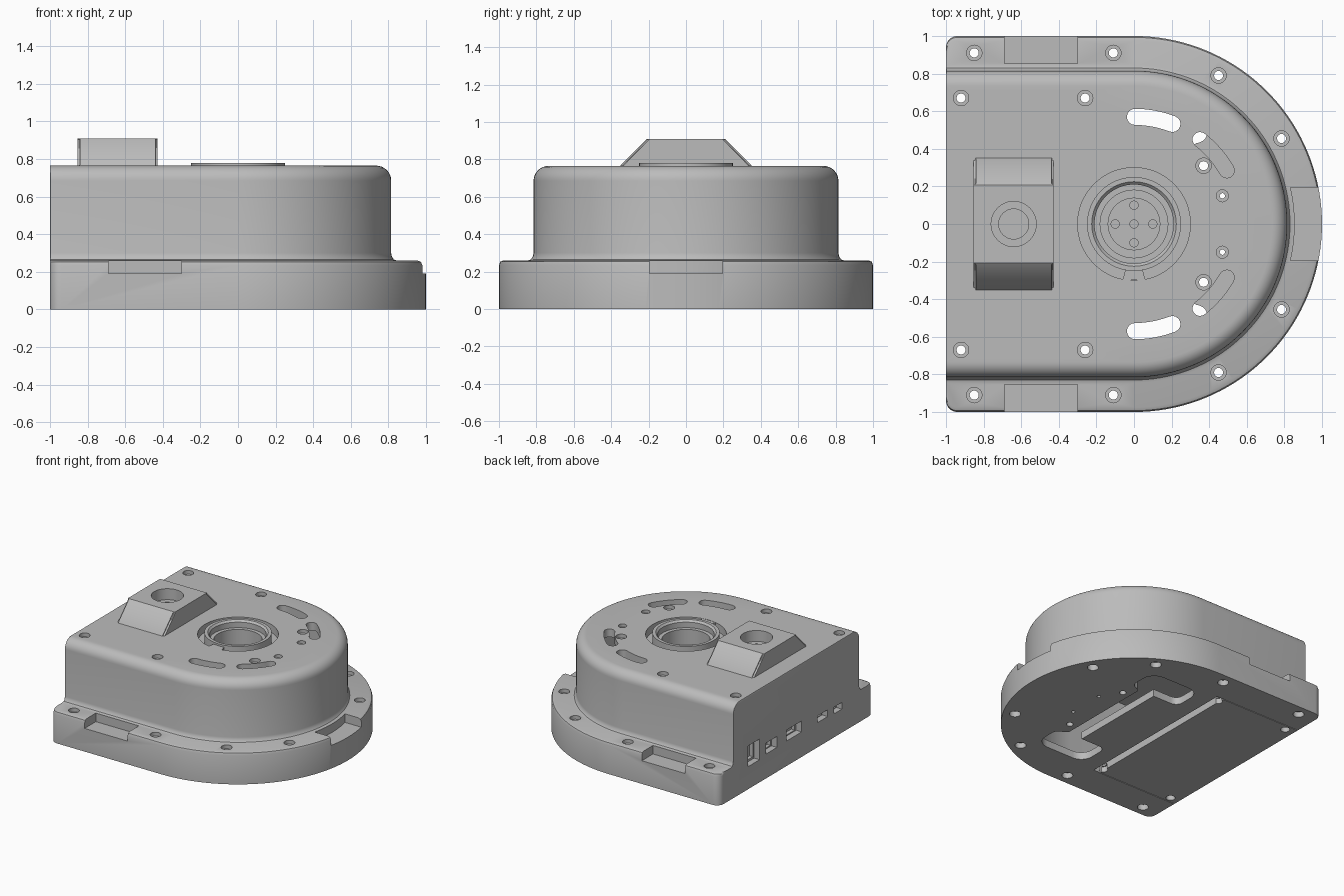
import bpy, bmesh
from math import sin, cos, pi, radians, hypot

if "Cube" in bpy.data.objects:
    bpy.data.objects.remove(bpy.data.objects["Cube"])

grey = bpy.data.materials.new("plain_grey")
grey.use_nodes = True
grey.diffuse_color = (0.5, 0.5, 0.5, 1)
grey.node_tree.nodes["Principled BSDF"].inputs["Base Color"].default_value = (0.5, 0.5, 0.5, 1)


# ---------- helpers ----------
def loft(bm, rings):
    """Skin a stack of equal-length rings and cap both ends."""
    vs = [[bm.verts.new(p) for p in ring] for ring in rings]
    n = len(vs[0])
    for a, b in zip(vs, vs[1:]):
        for i in range(n):
            bm.faces.new((a[i], a[(i + 1) % n], b[(i + 1) % n], b[i]))
    bm.faces.new(vs[0][::-1])
    bm.faces.new(vs[-1])


def prism(bm, outline, z0, z1):
    loft(bm, [[(x, y, z) for x, y in outline] for z in (z0, z1)])


def box(bm, x0, x1, y0, y1, z0, z1):
    prism(bm, [(x0, y0), (x1, y0), (x1, y1), (x0, y1)], z0, z1)


def lathe(bm, cx, cy, profile, n=24):
    loft(bm, [[(x, y, z) for x, y in arc(cx, cy, r, 0, 360 - 360 / n, n - 1)]
              for r, z in profile])


def arc(cx, cy, r, a0, a1, n):
    angles = [radians(a0 + (a1 - a0) * i / n) for i in range(n + 1)]
    return [(cx + r * cos(a), cy + r * sin(a)) for a in angles]


def d_outline(r, x0=-1.0, c=0.004):
    """Half round at the front end, straight sides, flat end at x0."""
    return (arc(x0 + c, c - r, c, 180, 270, 6) + arc(0, 0, r, -90, 90, 72)
            + arc(x0 + c, r - c, c, 90, 180, 6))


def arc_slot(r, w, a0, a1):
    """Curved slot with rounded ends, about the centre."""
    ends = [(r * cos(radians(a)), r * sin(radians(a))) for a in (a0, a1)]
    return (arc(0, 0, r + w, a0, a1, 12) + arc(*ends[1], w, a1, a1 + 180, 8)[1:-1]
            + arc(0, 0, r - w, a1, a0, 12) + arc(*ends[0], w, a0 + 180, a0 + 360, 8)[1:-1])


def flip(outline):
    return [(x, -y) for x, y in outline][::-1]


def make(name, bm):
    bmesh.ops.recalc_face_normals(bm, faces=bm.faces)
    mesh = bpy.data.meshes.new(name)
    bm.to_mesh(mesh)
    bm.free()
    mesh.materials.append(grey)
    ob = bpy.data.objects.new(name, mesh)
    bpy.context.collection.objects.link(ob)
    return ob


def activate(ob):
    bpy.ops.object.select_all(action='DESELECT')
    ob.select_set(True)
    bpy.context.view_layer.objects.active = ob


def cut(ob, bm):
    """Subtract the shapes in bm and drop the cutter."""
    cutter = make("cutter", bm)
    cutter.hide_render = True
    mod = ob.modifiers.new("cut", 'BOOLEAN')
    mod.operation, mod.solver, mod.object = 'DIFFERENCE', 'EXACT', cutter
    mod.use_self = True
    activate(ob)
    bpy.ops.object.modifier_apply(modifier=mod.name)
    bpy.data.objects.remove(cutter)


def smooth(ob):
    activate(ob)
    bpy.ops.object.shade_smooth_by_angle(angle=radians(30))


# ---------- housing: flange and domed body in one skin ----------
profile = [(1, 0), (1, .235), (.993, .253), (.975, .26), (.845, .26),
           (.83, .265), (.819, .28), (.815, .3)]
profile += [(.735 + .08 * cos(a), .685 + .08 * sin(a)) for a in (pi / 16 * i for i in range(9))]
bm = bmesh.new()
loft(bm, [[(x, y, z) for x, y in d_outline(r, c=.06 if r > .9 else .004)] for r, z in profile])
housing = make("housing", bm)

# hollow interior
bm = bmesh.new()
prism(bm, d_outline(.75, -.88, .05), .06, .70)
cut(housing, bm)

# clamp notches in the flange, hub opening, connector ports
bm = bmesh.new()
for s in (-1, 1):
    box(bm, -.69, -.3, *sorted((s * .855, s * 1.1)), .19, .4)
prism(bm, arc(0, 0, .855, -13.2, 13.2, 10) + [(1.1, .195), (1.1, -.195)], .19, .4)
lathe(bm, 0, 0, [(.3, .65), (.3, .85)], 64)
for y, z, w, h in [(.55, .27, .15, .17), (.32, .245, .14, .09), (.03, .25, .2, .09),
                   (-.34, .23, .13, .055), (-.54, .22, .1, .055)]:
    box(bm, -1.1, -.95, y - w / 2, y + w / 2, z - h / 2, z + h / 2)
    box(bm, -.96, -.92, y - w * .4, y + w * .4, z - h * .4, z + h * .4)
cut(housing, bm)

# curved slots in the top
bm = bmesh.new()
for slot in (arc_slot(.57, .043, 69, 89.5), arc_slot(.57, .04, 30, 52)):
    prism(bm, slot, .66, .85)
    prism(bm, flip(slot), .66, .85)
cut(housing, bm)

# underside: two wide openings joined by a channel, and the lid seam
half = ([(.3, .4)] + arc(.33, .49, .06, -90, 0, 5) + arc(.28, .57, .11, 0, 90, 6)
        + arc(.03, .58, .1, 90, 180, 6) + arc(-.01, .48, .06, 180, 270, 5) + [(.16, .42)])
bm = bmesh.new()
prism(bm, half + flip(half), -.1, .12)
box(bm, -.27, -.21, -.72, .72, -.1, .12)
for s in (-1, 1):
    box(bm, -.99, -.26, s * .72 - .003, s * .72 + .003, -.1, .02)
cut(housing, bm)

# screw holes: counterbore above, nut pocket below
bm = bmesh.new()
for s in (-1, 1):
    for x, y, top, nut in [(-.85, .91, .26, .042), (-.11, .91, .26, .042),
                           (.45, .79, .26, .042), (.785, .455, .26, .042),
                           (-.92, .67, .765, .035), (-.26, .67, .765, .035),
                           (.37, .31, .765, .026)]:
        lathe(bm, x, s * y, [(nut, -.1), (nut, .045), (.024, .045), (.024, top - .03),
                             (.041, top - .03), (.041, top + .1)])
    lathe(bm, .47, s * .15, [(.014, -.1), (.014, .74), (.032, .74), (.032, .9)])
cut(housing, bm)
smooth(housing)

# ---------- hub: stepped cup with a raised rim ----------
bm = bmesh.new()
lathe(bm, 0, 0, [(.14, .62), (.14, .6), (.18, .6), (.18, .72), (.21, .72), (.21, .765),
                 (.225, .78), (.25, .78), (.25, .70), (.31, .70), (.31, .66),
                 (.2, .66), (.2, .54)], 64)
hub = make("hub", bm)
bm = bmesh.new()
for x, y in [(0, 0), (.1, 0), (-.1, 0), (0, .1), (0, -.1)]:
    lathe(bm, x, y, [(.022, .57), (.022, .7)])
cut(hub, bm)
smooth(hub)

bm = bmesh.new()
prism(bm, [(-.06, -.297), (.06, -.297), (.045, -.24), (-.045, -.24)], .68, .764)
make("hub_key", bm)

# ---------- raised block with sloped sides and a stepped hole ----------
bm = bmesh.new()
loft(bm, [[(x, y, z) for x, y in ((-.853, -w), (-.427, -w), (-.427, w), (-.853, w))]
          for w, z in ((.355, .755), (.35, .768), (.215, .905), (.208, .91))])
bmesh.ops.bevel(bm, geom=[e for e in bm.edges if abs(e.verts[0].co.z - e.verts[1].co.z) > .1],
                offset=.012, segments=3, affect='EDGES')
block = make("raised_block", bm)
bm = bmesh.new()
lathe(bm, -.64, 0, [(.08, .78), (.08, .82), (.12, .82), (.12, 1)], 48)
cut(block, bm)
smooth(block)
